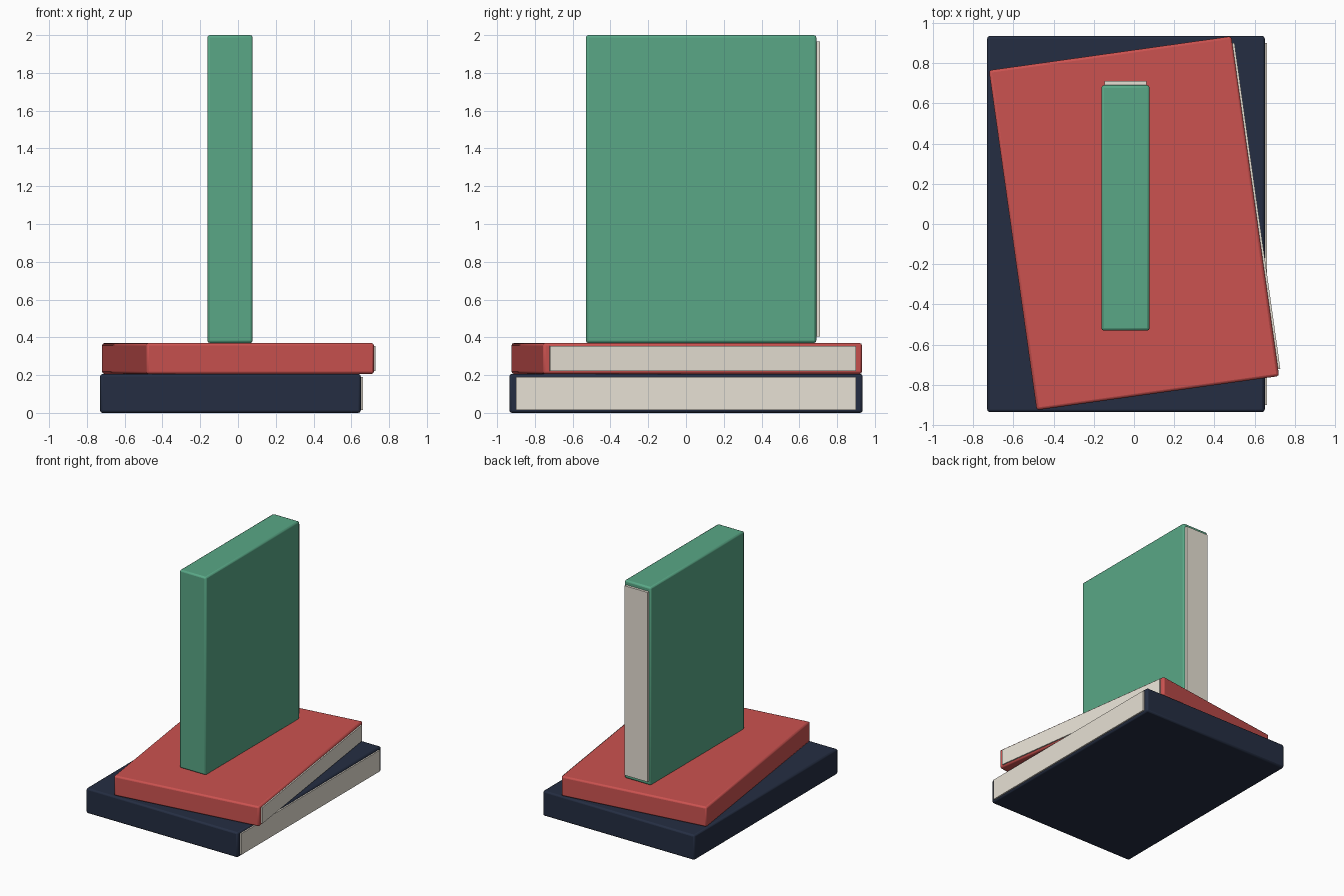
import bpy
from math import radians
from mathutils import Matrix, Euler

if "Cube" in bpy.data.objects:
    bpy.data.objects.remove(bpy.data.objects["Cube"])


def material(name, rgb):
    m = bpy.data.materials.new(name)
    m.diffuse_color = (*rgb, 1)
    m.use_nodes = True
    m.node_tree.nodes["Principled BSDF"].inputs["Base Color"].default_value = m.diffuse_color
    return m


def box(name, size, offset, place, mat, bevel=0.0):
    # box with its own size, shifted inside the book, then placed with the book
    bpy.ops.mesh.primitive_cube_add(size=1)
    ob = bpy.context.object
    ob.name = name
    ob.data.transform(Matrix.Translation(offset) @ Matrix.Diagonal((*size, 1)))
    ob.matrix_world = place
    ob.data.materials.append(mat)
    if bevel:
        mod = ob.modifiers.new("soft_edges", 'BEVEL')
        mod.width = bevel
        mod.segments = 2
        bpy.ops.object.shade_smooth_by_angle(angle=radians(35))
    return ob


paper = material("paper", (0.80, 0.75, 0.66))


def book(name, size, loc, rot, rgb, out):
    # cover block plus a page block showing on the local +x side
    w, d, t = size
    place = Matrix.Translation(loc) @ Euler([radians(a) for a in rot]).to_matrix().to_4x4()
    box(name + "_cover", size, (0, 0, 0), place, material(name, rgb), 0.013)
    pw = w - 0.06
    box(name + "_pages", (pw, d - 0.07, t - 0.032),
        (w / 2 + out - pw / 2, 0, 0), place, paper)


# two lying books and one standing book
book("bottom_book", (1.38, 1.87, 0.206), (-0.04, 0, 0.103), (0, 0, 0), (0.018, 0.027, 0.055), 0.012)
book("middle_book", (1.217, 1.706, 0.164), (0, 0.004, 0.288), (0, 0, 8), (0.60, 0.085, 0.08), 0.011)
book("standing_book", (1.22, 1.63, 0.24), (-0.042, 0.08, 1.185), (90, 0, 90), (0.10, 0.39, 0.24), 0.02)
